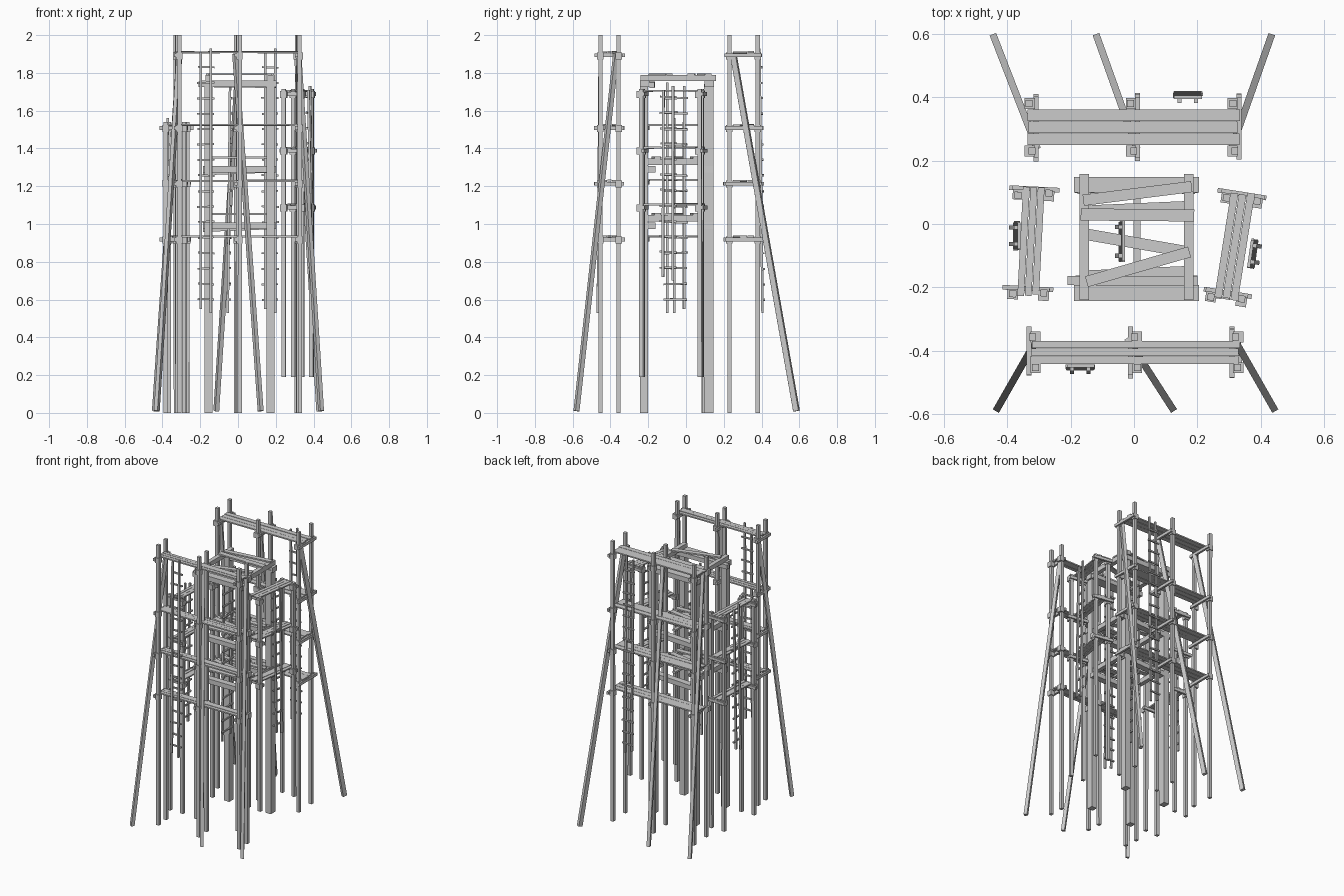
import bpy, bmesh, random
from math import radians
from mathutils import Matrix, Vector

if "Cube" in bpy.data.objects:
    bpy.data.objects.remove(bpy.data.objects["Cube"])

random.seed(4)
parts = {}


def jit(a):
    return random.uniform(-a, a)


def beam(part, p, q, w, h, M=Matrix()):
    """Square timber from p to q; w is its sideways size, h its upright size."""
    p, q = M @ Vector(p), M @ Vector(q)
    d = (q - p).normalized()
    if abs(d.z) > 0.97 and Vector((d.x, d.y)).length < 0.05:
        side = (M.to_3x3() @ Vector((1, 0, 0)))
        side = (side - d * side.dot(d)).normalized()
    else:
        side = d.cross(Vector((0, 0, 1))).normalized()
    up = side.cross(d)
    rot = Matrix((side, d, up)).transposed().to_4x4()
    mat = Matrix.Translation((p + q) / 2) @ rot @ Matrix.Diagonal((w, (q - p).length, h, 1))
    bm = parts.setdefault(part, bmesh.new())
    bmesh.ops.create_cube(bm, size=1, matrix=mat)


def place(x, y, deg):
    return Matrix.Translation((x, y, 0)) @ Matrix.Rotation(radians(deg), 4, 'Z')


def scaffold(name, M, bays, gap, length, deck, z0, z1, levels):
    """Pairs of poles, cross bars with lashings, three planks per level."""
    for bx in bays:
        for s in (-1, 1):
            y = s * gap / 2
            beam(name + "_poles", (bx - s * 0.004, y, z0), (bx - s * 0.004 + jit(.003), y, z1), .022, .022, M)
            for z in levels:
                beam(name + "_lashings", (bx - 0.004, y, z - .033), (bx - 0.004, y, z + .004), .032, .034, M)
        for z in levels:
            e = gap / 2 + .026
            beam(name + "_cross_bars", (bx + .016, -e + jit(.008), z - .012),
                 (bx + .016, e + jit(.008), z - .012), .015, .02, M)
    pw = deck / 3
    for z in levels:
        for i in (-1, 0, 1):
            beam(name + "_planks", (-length / 2 + jit(.006), i * pw, z + .004 + jit(.002)),
                 (length / 2 + jit(.006), i * pw, z + .004 + jit(.002)), pw - .002, .009, M)


def ladder(name, M, z0, z1, lean, rung=.088, rails=.052, first=.07):
    """Two rails and evenly spaced rungs; local x runs along the rungs."""
    for s in (-1, 1):
        beam(name + "_rails", (s * rails / 2, lean, z0 + .02 * (s > 0)),
             (s * rails / 2, -lean, z1 - .02 * (s > 0)), .013, .013, M)
    z = z0 + first
    while z < z1 - .03:
        y = lean * (1 - 2 * (z - z0) / (z1 - z0)) - .01
        beam(name + "_rungs", (-rung / 2 + jit(.003), y, z + jit(.003)),
             (rung / 2 + jit(.003), y, z + jit(.003)), .01, .01, M)
        z += .082


# tall scaffolds front and back, shorter ones left and right
tall = (.93, 1.225, 1.52, 1.905)
scaffold("back_scaffold", place(0, .305, 0), (-.325, -.005, .315), .15, .66, .114, 0, 2, tall)
scaffold("front_scaffold", place(0.005, -.405, 180), (-.32, 0, .32), .097, .66, .075, 0, 2, tall)
scaffold("left_scaffold", place(-.325, -.055, 87), (-.165, .15), .097, .335, .07, 0, 1.54, (.93, 1.23, 1.52))
scaffold("right_scaffold", place(.317, -.07, 81), (-.165, .15), .097, .335, .077, .19, 1.715, (1.1, 1.40, 1.70))

# raking braces
for x0, x1 in ((-.44, -.31), (-.115, .005), (.43, .312)):
    beam("back_braces", (x0, .585, 0.01), (x1, .25, 1.9), .022, .03)
for x0, x1 in ((-.43, -.31), (.12, -.015), (.44, .32)):
    beam("front_braces", (x0, -.58, 0.01), (x1, -.37, 1.9), .022, .024)

# ladders
ladder("back_ladder", place(.17, .397, 180), .53, 1.93, -.008)
ladder("front_ladder", place(-.17, -.462, 180), .53, 1.93, .005)
ladder("left_ladder", place(-.38, -.037, 90), .53, 1.56, .008)
ladder("right_ladder", place(.385, -.095, -98), .70, 1.73, .008)
ladder("inner_ladder", place(-.048, -.055, 90), .53, 1.75, .006, .125, .09)

# central tower: four heavy legs
X, Y = (-.157, .172), (-.222, .12)
for x in X:
    for y in Y:
        beam("tower_legs", (x, y, 0), (x, y, 1.74), .042, .05 if y > 0 else .042)

# tower top frame
for y in Y:
    beam("tower_top_beams", (-.19, y + .004, 1.742), (.205, y + .004, 1.742), .05, .035)
beam("tower_top_beams", (-.21, -.178, 1.74), (.20, -.18, 1.735), .028, .03)
for x in X:
    beam("tower_top_beams", (x, -.24, 1.772), (x, .158, 1.772), .03, .032)

# loose planks on the tower top
beam("tower_top_planks", (-.168, .03, 1.793), (.19, .027, 1.793), .038, .01)
beam("tower_top_planks", (-.16, .075, 1.793), (.182, .118, 1.793), .035, .01)
beam("tower_top_planks", (-.15, -.182, 1.793), (.175, -.088, 1.793), .035, .01)

# two lower tower floors
for z in (1.01, 1.31):
    for y, o in ((-.185, .0), (.12, -.015)):
        beam("tower_floor_beams", (-.185, y, z - .02 + o), (.2, y, z - .02), .045, .034)
    for x in X:
        beam("tower_floor_beams", (x, -.215, z + .02), (x, .135, z + .02), .03, .034)
    for y0, y1 in ((-.03, -.09), (.04, .055), (-.165, -.15)):
        beam("tower_floor_planks", (-.165, y0, z + .042), (.18, y1, z + .042), .036, .01)
    beam("tower_floor_planks", (.01, -.19, z + .03), (.01, .12, z + .03), .022, .014)

# write every part as its own object
for name, bm in parts.items():
    me = bpy.data.meshes.new(name)
    bmesh.ops.recalc_face_normals(bm, faces=bm.faces)
    bm.to_mesh(me)
    bm.free()
    bpy.context.collection.objects.link(bpy.data.objects.new(name, me))
